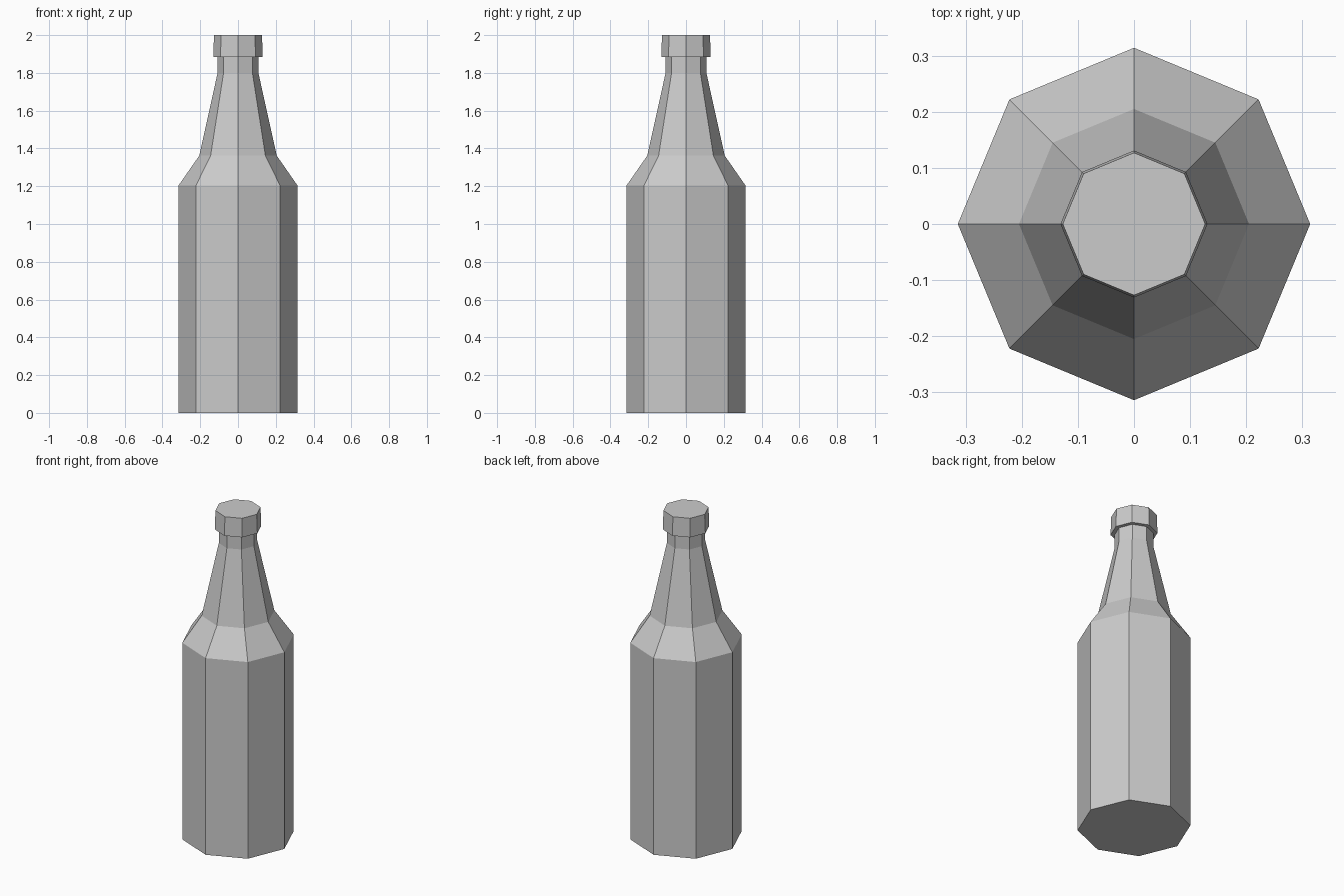
import bpy, bmesh
from math import cos, sin, tau

if "Cube" in bpy.data.objects:
    bpy.data.objects.remove(bpy.data.objects["Cube"])

SIDES = 8


def lathe(name, profile, close_bottom=False, close_top=False):
    """Flat-faced octagonal surface of revolution from (radius, z) points."""
    bm = bmesh.new()
    rings = [[bm.verts.new((r * cos(tau * i / SIDES), r * sin(tau * i / SIDES), z))
              for i in range(SIDES)] for r, z in profile]
    for low, high in zip(rings, rings[1:]):
        for i in range(SIDES):
            j = (i + 1) % SIDES
            bm.faces.new((low[i], low[j], high[j], high[i]))
    if close_bottom:
        bm.faces.new(rings[0][::-1])
    if close_top:
        bm.faces.new(rings[-1])
    mesh = bpy.data.meshes.new(name)
    bm.to_mesh(mesh)
    bm.free()
    obj = bpy.data.objects.new(name, mesh)
    bpy.context.collection.objects.link(obj)
    return obj


# Bottle: straight body, sloped shoulder, tapering neck
lathe("bottle", [(0.314, 0), (0.314, 1.205), (0.205, 1.362),
                 (0.108, 1.80), (0.108, 1.885)], close_bottom=True)

# Cap: underside lip, slightly tapered wall and flat top
lathe("cap", [(0.108, 1.885), (0.131, 1.885), (0.127, 2.0)], close_top=True)
